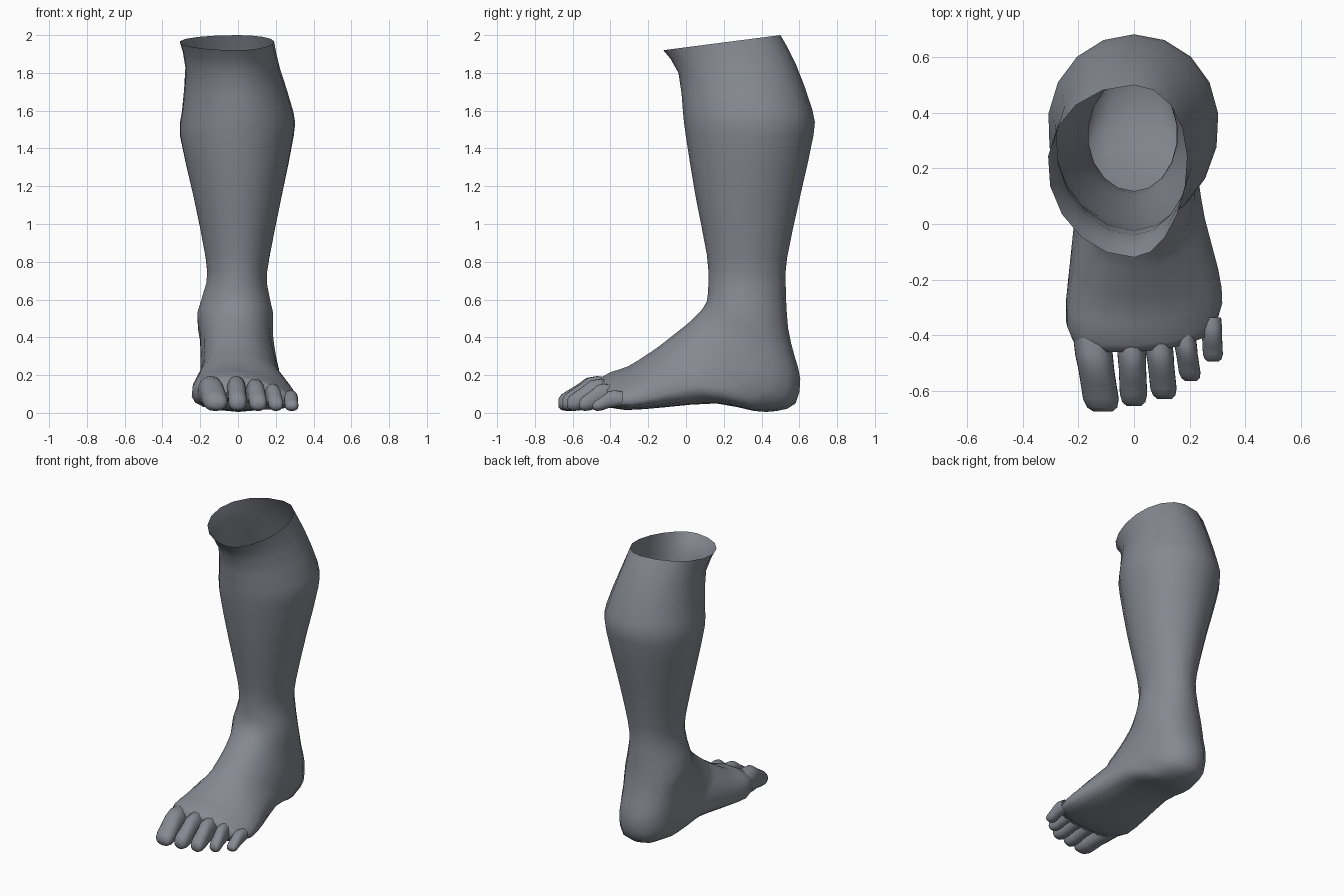
import bpy, bmesh, math

if "Cube" in bpy.data.objects:
    bpy.data.objects.remove(bpy.data.objects["Cube"])

SIDES = 18

skin = bpy.data.materials.new("slate grey")
skin.diffuse_color = (0.235, 0.25, 0.285, 1)
skin.use_nodes = True
skin.node_tree.nodes["Principled BSDF"].inputs["Base Color"].default_value = skin.diffuse_color


def loft(name, rings, slope=False):
    """Skin rings: front point y z, back point y z, x limits, centre x, taper, squareness."""
    bm = bmesh.new()
    loops = []
    for fy, fz, by, bz, xl, xr, cx, s, n in rings:
        loop = []
        for i in range(SIDES):
            a = 2 * math.pi * i / SIDES
            c, u = -math.cos(a), math.sin(a)
            t = math.copysign(abs(c) ** (2 / n), c)
            u = math.copysign(abs(u) ** (2 / n), u)
            half = (xr - cx) if u > 0 else (cx - xl)
            taper = s if u > 0 else s * 0.6
            x = cx + half * u * (1 + taper * t)
            y = (fy + by) / 2 + (by - fy) / 2 * t
            z = (fz + bz) / 2 + (bz - fz) / 2 * t
            if slope and x > 0 and z < 0.5:
                # the forefoot drops and shortens toward the little toe
                k = min(1, max(0, (0.1 - y) / 0.5))
                z *= 1 - 0.4 * k * min(1, x / 0.3) ** 1.5
                y += 0.07 * k * k * (x / 0.3) ** 2
            loop.append(bm.verts.new((x, y, z)))
        loops.append(loop)
    for p, q in zip(loops, loops[1:]):
        for i in range(SIDES):
            j = (i + 1) % SIDES
            bm.faces.new((p[i], p[j], q[j], q[i]))
    bm.faces.new(loops[-1])
    bmesh.ops.recalc_face_normals(bm, faces=bm.faces)
    if bm.calc_volume(signed=True) < 0:
        bmesh.ops.reverse_faces(bm, faces=bm.faces)
    for f in bm.faces:
        f.smooth = True
    me = bpy.data.meshes.new(name)
    bm.to_mesh(me)
    bm.free()
    me.materials.append(skin)
    ob = bpy.data.objects.new(name, me)
    bpy.context.collection.objects.link(ob)


def refine(keys):
    """Insert a smooth in-between ring after each key ring."""
    out = []
    for i in range(len(keys) - 1):
        a, b = keys[i], keys[i + 1]
        p, q = keys[max(0, i - 1)], keys[min(len(keys) - 1, i + 2)]
        out += [a, [(9 * (m + k) - j - l) / 16 for j, m, k, l in zip(p, a, b, q)]]
    return out + [keys[-1]]


# shin, calf, ankle, heel and instep: one sweep that fans round the ankle
sweep = [
    (-0.12, 1.92, 0.50, 2.00, -0.31, 0.19),
    (-0.04, 1.80, 0.58, 1.85, -0.28, 0.22),
    (-0.015, 1.58, 0.67, 1.60, -0.30, 0.295),
    (0.0, 1.46, 0.675, 1.47, -0.31, 0.297),
    (0.05, 1.15, 0.605, 1.15, -0.24, 0.235),
    (0.11, 0.84, 0.535, 0.82, -0.175, 0.17),
    (0.118, 0.70, 0.528, 0.67, -0.17, 0.155),
    (0.11, 0.59, 0.54, 0.45, -0.218, 0.188),
    (0.06, 0.52, 0.575, 0.30, -0.205, 0.187),
    (0.00, 0.465, 0.605, 0.18, -0.20, 0.195),
    (-0.07, 0.41, 0.58, 0.05, -0.20, 0.21),
    (-0.12, 0.37, 0.48, 0.01, -0.20, 0.22),
    (-0.16, 0.34, 0.36, 0.01, -0.205, 0.23),
    (-0.22, 0.30, 0.16, 0.05, -0.214, 0.253),
    (-0.31, 0.245, -0.11, 0.03, -0.235, 0.30),
    (-0.40, 0.215, -0.32, 0.015, -0.245, 0.315),
    (-0.46, 0.18, -0.45, 0.04, -0.20, 0.28),
]
rings = []
for r in refine(sweep):
    height = r[1]
    taper = 0.14 * max(0, height - 1.1) + (0.07 if height < 0.36 else 0)
    square = 2 + 0.8 * min(1, max(0, (0.6 - height) / 0.4))
    rings.append((*r, 0, taper, square))
loft("leg_and_foot", rings, slope=True)

# toes: name, base x, tip x, half width, base y, tip y, top height
toes = [
    ("big_toe", -0.152, -0.112, 0.068, -0.42, -0.675, 0.195),
    ("second_toe", -0.01, 0.0, 0.052, -0.42, -0.655, 0.195),
    ("third_toe", 0.088, 0.11, 0.05, -0.42, -0.63, 0.18),
    ("fourth_toe", 0.18, 0.205, 0.041, -0.40, -0.565, 0.155),
    ("little_toe", 0.278, 0.285, 0.038, -0.35, -0.495, 0.12),
]
# along each toe: fraction, top factor, bottom z, width factor
toe_shape = [(-0.1, 0.94, 0.04, 0.95), (0.2, 1.0, 0.03, 1.0), (0.42, 0.95, 0.025, 0.95),
             (0.62, 0.76, 0.015, 0.95), (0.82, 0.6, 0.01, 0.95), (0.94, 0.5, 0.015, 0.8),
             (1.0, 0.38, 0.03, 0.5)]
for name, x0, x1, w, y0, y1, h in toes:
    rings = []
    for f, top, bottom, wide in toe_shape:
        x, y = x0 + (x1 - x0) * f, y0 + (y1 - y0) * f
        rings.append((y, h * top, y, bottom, x - w * wide, x + w * wide, x, 0.05, 2.3))
    loft(name, rings)
